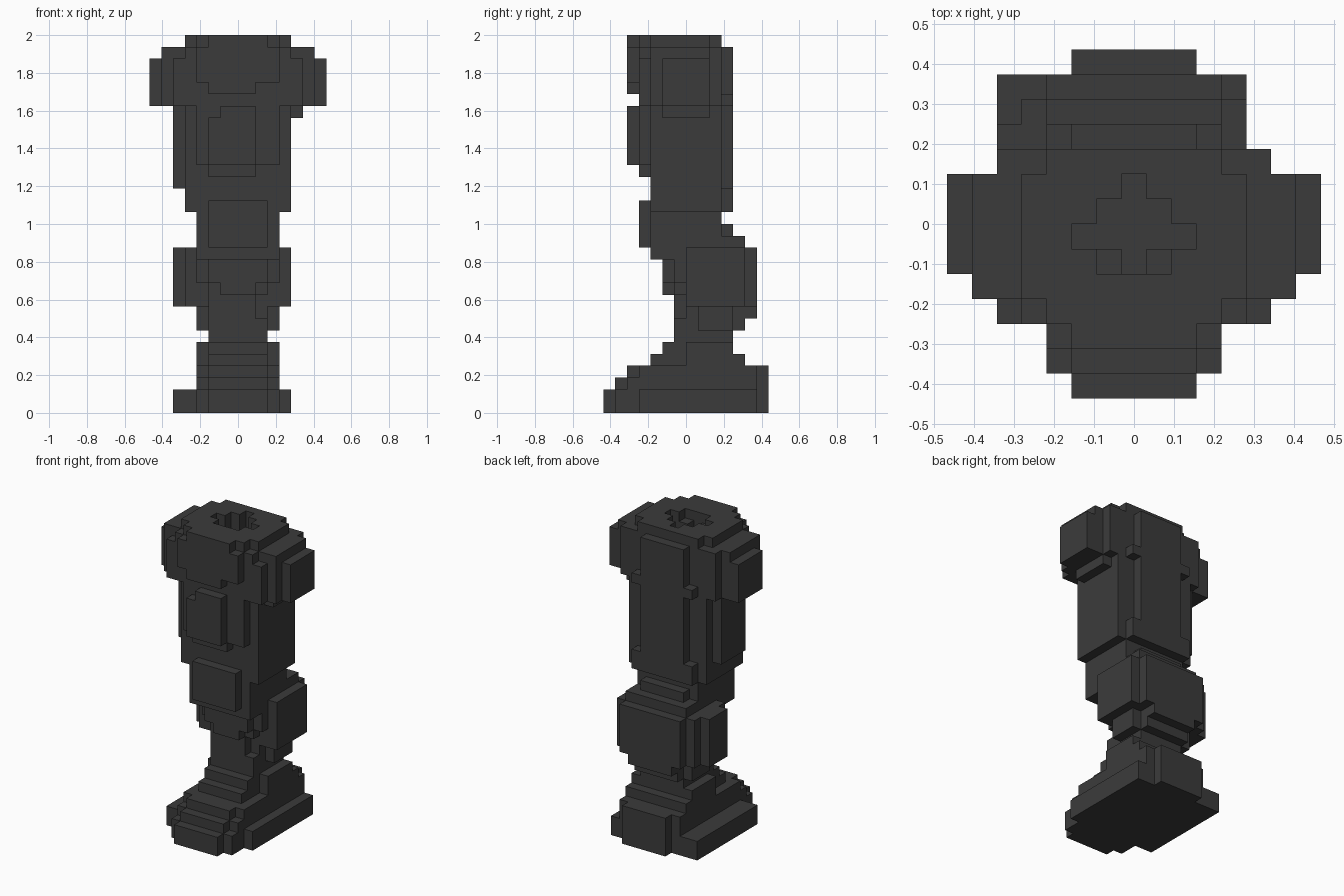
import bpy, bmesh
from mathutils import Vector

if "Cube" in bpy.data.objects:
    bpy.data.objects.remove(bpy.data.objects["Cube"])

U = 0.0625                               # size of one block
ORIGIN = Vector((-7.5 * U, -7 * U, 0))
owner = {}                               # block -> part name


def cells(width, y, z, left=0):
    """Blocks of a slab centred across x, optionally extended to the left."""
    x0 = (15 - width) // 2
    return {(i, j, k) for i in range(x0 - left, x0 + width)
            for j in range(*y) for k in range(*z)}


def slab(part, width, y, z, left=0):
    for c in cells(width, y, z, left):
        owner.setdefault(c, part)


def carve(width, y, z, left=0):
    for c in cells(width, y, z, left):
        owner.pop(c, None)


# Foot: rounded sole, then steps rising to the ankle
slab("foot", 9, (3, 13), (0, 2), left=1)
slab("foot", 7, (1, 13), (0, 2))
slab("foot", 5, (0, 14), (0, 2))
for k in range(2, 6):
    back = min(13, 16 - k)
    slab("foot", 7, (k if k < 4 else 7, back), (k, k + 1))
    slab("foot", 5, (k, back), (k, k + 1))
    if k < 4:
        slab("foot", 5, (k - 1, 14), (k, k + 1))

# Ankle
slab("ankle", 5, (6, 11), (6, 8))
slab("ankle", 5, (7, 12), (7, 9))
slab("ankle", 3, (6, 7), (8, 10), left=1)
slab("ankle", 7, (8, 11), (7, 9))
slab("ankle", 5, (8, 13), (8, 9))

# Calf: wide shell with side plates, stepping in at the top
slab("calf", 5, (7, 13), (9, 14))
slab("calf", 5, (6, 7), (10, 14))
slab("calf", 7, (7, 13), (9, 14))
slab("calf", 9, (7, 12), (9, 14))
slab("calf", 9, (8, 11), (9, 14), left=1)
for k in (14, 15):
    slab("calf", 35 - 2 * k, (6, 26 - k), (k, k + 1))

# Shin plates
slab("shin_plate", 5, (5, 6), (11, 13))
slab("shin_plate", 3, (5, 6), (10, 11))
slab("shin_plate", 7, (6, 7), (11, 14))

# Knee
slab("knee", 7, (4, 8), (13, 14))
slab("knee", 7, (4, 10), (14, 17))
slab("knee_plate", 5, (3, 4), (14, 18))

# Thigh: body with a back plate, an outer plate and a front panel
slab("thigh", 9, (4, 10), (17, 26))
slab("thigh", 5, (10, 11), (17, 26))
slab("thigh", 7, (10, 11), (17, 19))
slab("thigh", 9, (5, 9), (19, 26), left=1)
slab("thigh_panel", 7, (3, 4), (21, 26))
slab("thigh_panel", 3, (3, 4), (20, 21), left=1)
slab("thigh_panel", 3, (2, 3), (21, 25), left=1)
slab("thigh_panel", 3, (2, 3), (25, 26))

# Hip: body, front plate, joints stepping out on both sides, cap
slab("hip", 7, (3, 10), (26, 31))
slab("hip", 5, (10, 11), (26, 31))
slab("hip", 7, (10, 11), (26, 27))
slab("hip", 9, (3, 10), (27, 31))
slab("hip", 7, (2, 3), (28, 31))
slab("hip", 3, (2, 3), (27, 28), left=1)
for n in range(3):
    slab("hip_joint", 11 + 2 * n, (3 + n, 10 - (n > 0)), (26, 31 - n // 2))
carve(11, (3, 4), (30, 31))
slab("hip", 9, (3, 4), (30, 31))
slab("hip_joint", 11, (5, 9), (25, 26))
for n in range(3):
    slab("hip", 9 - 2 * n, (4 - n, 9 + (n > 0)), (31, 32))

# Socket sunk into the top
carve(3, (5, 6), (31, 32))
carve(3, (6, 8), (30, 32))
carve(1, (5, 9), (30, 32))
carve(5, (6, 7), (30, 32))

mat = bpy.data.materials.new("dark_grey")
mat.diffuse_color = (0.044, 0.044, 0.044, 1)
mat.use_nodes = True
mat.node_tree.nodes["Principled BSDF"].inputs["Base Color"].default_value = mat.diffuse_color


def build(part):
    """Mesh only the outer faces of a part's blocks."""
    bm = bmesh.new()
    verts = {}

    def vert(p):
        if p not in verts:
            verts[p] = bm.verts.new(ORIGIN + Vector(p) * U)
        return verts[p]

    for c in sorted(k for k, v in owner.items() if v == part):
        for axis in range(3):
            for side in (0, 1):
                n = list(c)
                n[axis] += 2 * side - 1
                if tuple(n) in owner:
                    continue
                a, b = (axis + 1) % 3, (axis + 2) % 3
                corners = []
                for da, db in ((0, 0), (1, 0), (1, 1), (0, 1)):
                    p = list(c)
                    p[axis] += side
                    p[a] += da
                    p[b] += db
                    corners.append(vert(tuple(p)))
                bm.faces.new(corners if side else corners[::-1])
    # Merge flat neighbouring squares
    bmesh.ops.dissolve_limit(bm, angle_limit=0.01, verts=bm.verts[:], edges=bm.edges[:])
    me = bpy.data.meshes.new(part)
    bm.to_mesh(me)
    bm.free()
    me.materials.append(mat)
    bpy.context.collection.objects.link(bpy.data.objects.new(part, me))


for name in sorted(set(owner.values())):
    build(name)
